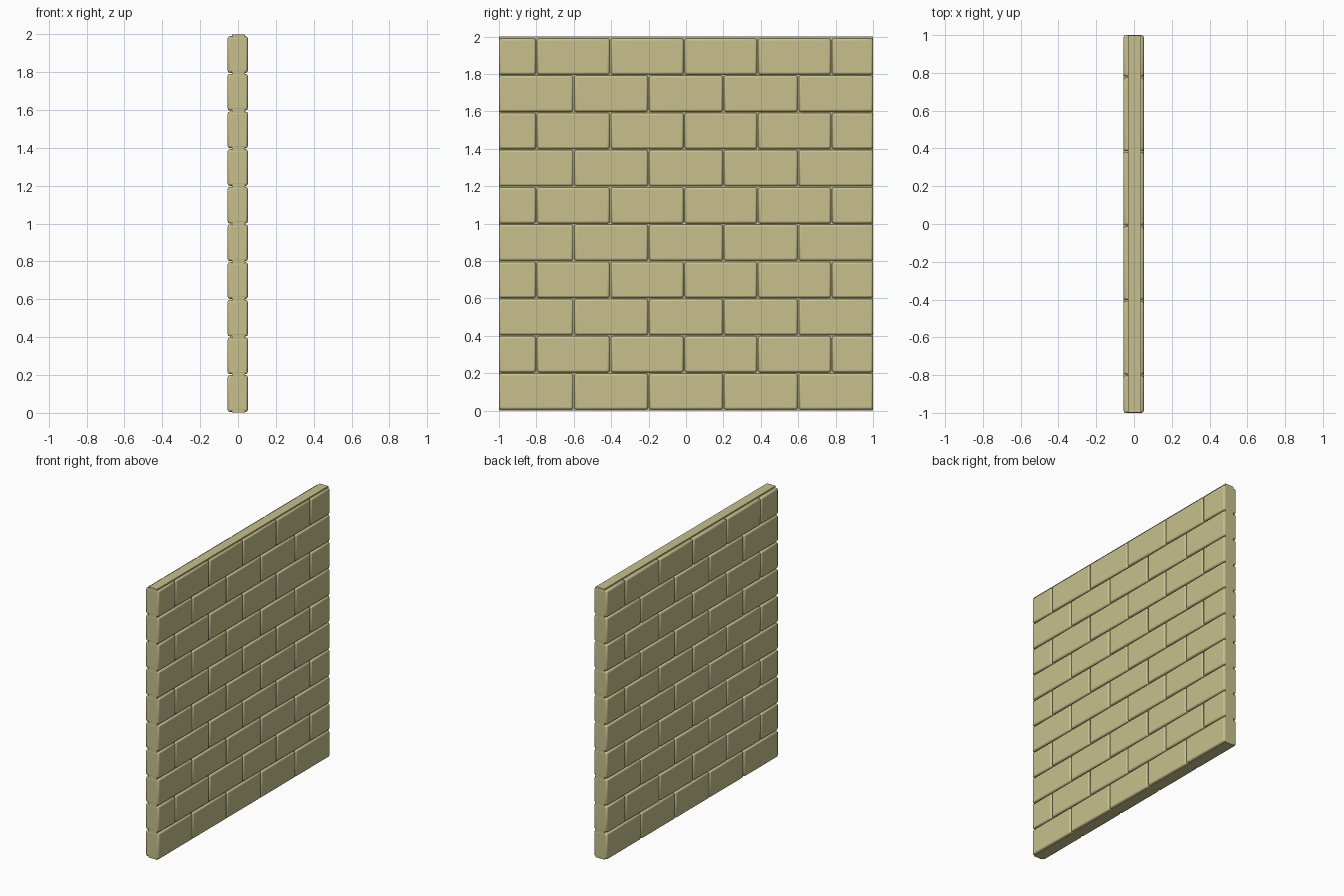
import bpy

if "Cube" in bpy.data.objects:
    bpy.data.objects.remove(bpy.data.objects["Cube"])

# Shared sandstone colour
stone = bpy.data.materials.new("sandstone")
stone.diffuse_color = (0.58, 0.53, 0.27, 1)
stone.use_nodes = True
stone.node_tree.nodes["Principled BSDF"].inputs["Base Color"].default_value = stone.diffuse_color


def block(name, x0, x1, y0, y1, z0, z1, bevel=0.0):
    bpy.ops.mesh.primitive_cube_add(
        size=1, location=((x0 + x1) / 2, (y0 + y1) / 2, (z0 + z1) / 2))
    ob = bpy.context.object
    ob.name = name
    ob.scale = (x1 - x0, y1 - y0, z1 - z0)
    bpy.ops.object.transform_apply(location=False, rotation=False, scale=True)
    ob.data.materials.append(stone)
    if bevel:
        mod = ob.modifiers.new("worn_edges", "BEVEL")
        mod.width = bevel
        mod.segments = 2
        bpy.ops.object.shade_smooth_by_angle()
    return ob


# Mortar core, flush with the ends and slightly proud of the top course
block("mortar_core", -0.032, 0.038, -0.999, 0.999, 0.002, 2.0)

# Running bond: full courses alternate with courses that end in half bricks
GAP = 0.003
full_course = [-1, -0.6, -0.2, 0.2, 0.6, 1]
half_course = [-1, -0.8, -0.405, -0.01, 0.383, 0.778, 1]
for row in range(10):
    joints = half_course if row % 2 else full_course
    z = row * 0.199 + 0.003
    for i, (a, b) in enumerate(zip(joints, joints[1:])):
        y0 = a + (GAP if a > -1 else 0)
        y1 = b - (GAP if b < 1 else 0)
        block(f"brick_{row}_{i}", -0.055, 0.052, y0, y1,
              z + GAP, z + 0.199 - GAP, 0.011)
